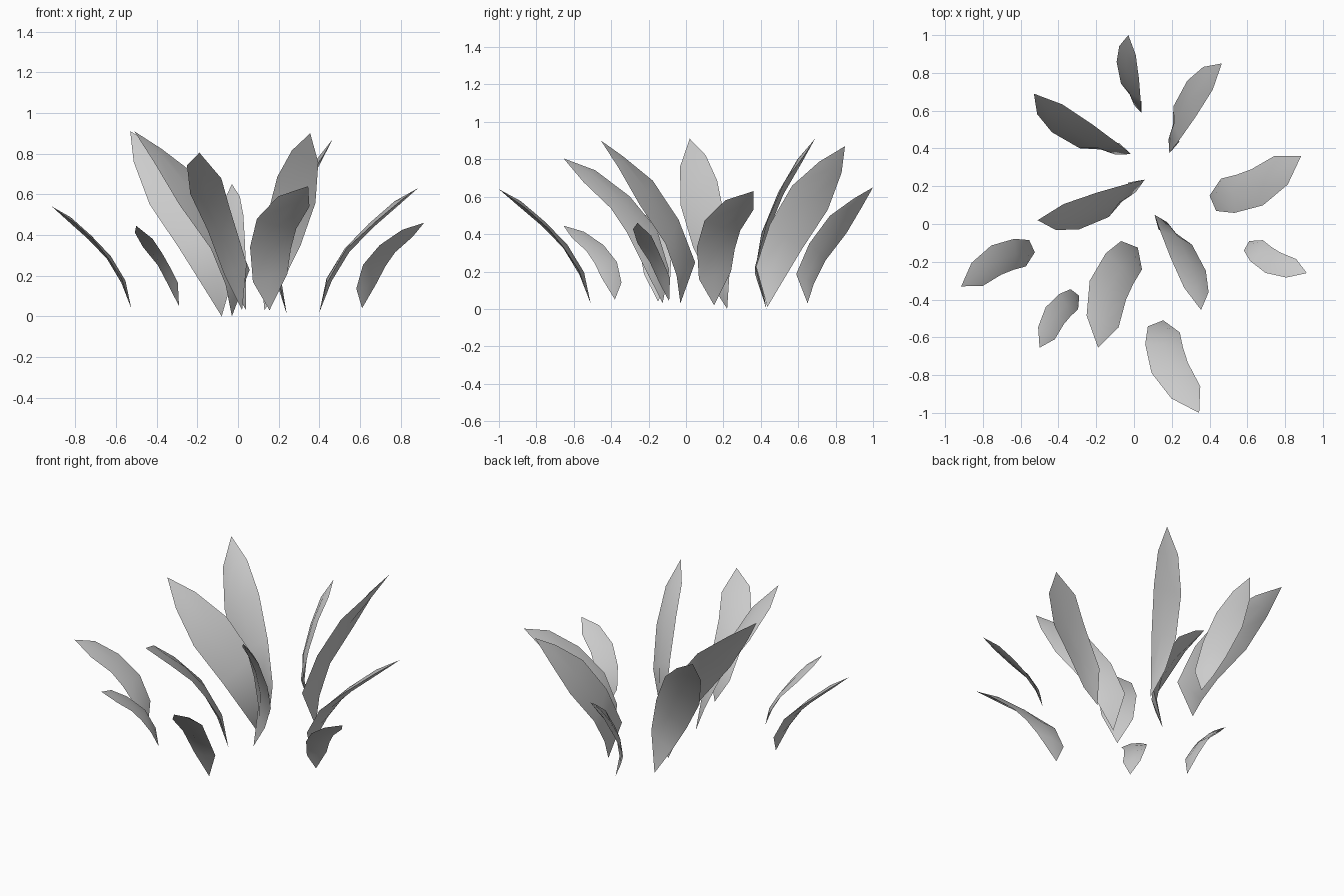
import bpy, bmesh, math
from mathutils import Vector, Matrix

if "Cube" in bpy.data.objects:
    bpy.data.objects.remove(bpy.data.objects["Cube"])

# Two leaf shapes: pairs of (edge, opposite edge) points going up from the base at the origin, then the tip
SPREADING = {
    "rows": [((.06, .09, .18), (.035, -.08, .14)),
             ((.14, .11, .30), (.13, -.09, .31)),
             ((.22, .14, .40), (.28, -.05, .45)),
             ((.34, .21, .51), (.41, .06, .56))],
    "tip": (.48, .21, .61)}
UPRIGHT = {
    "rows": [((.095, -.02, .15), (-.022, .08, .22)),
             ((.18, -.08, .32), (.01, -.01, .45)),
             ((.255, -.22, .53), (.065, -.15, .66)),
             ((.27, -.335, .73), (.138, -.31, .79))],
    "tip": (.23, -.43, .875)}
BULGE = .014  # half thickness along the midrib


def leaf(name, shape, base, tip):
    """Turn and scale a leaf shape so it runs from base to tip; thin lens section with sharp rims."""
    base, tip, t0 = Vector(base), Vector(tip), Vector(shape["tip"])
    d = tip - base
    turn = math.atan2(d.y, d.x) - math.atan2(t0.y, t0.x)
    flat = d.xy.length / t0.xy.length
    m = (Matrix.Translation(base) @ Matrix.Rotation(turn, 4, 'Z')
         @ Matrix.Diagonal((flat, flat, d.z / t0.z, 1)))
    bm = bmesh.new()
    root, end = bm.verts.new(m @ Vector()), bm.verts.new(m @ t0)
    # Each row is a ring: edge, front midrib, opposite edge, back midrib
    mids = [Vector()] + [(Vector(a) + Vector(b)) / 2 for a, b in shape["rows"]] + [t0]
    rings = []
    for k, (a, b) in enumerate(shape["rows"]):
        a, b = Vector(a), Vector(b)
        off = (b - a).cross(mids[k + 2] - mids[k]).normalized() * BULGE
        mid = mids[k + 1]
        rings.append([bm.verts.new(m @ p) for p in (a, mid + off, b, mid - off)])
    for j in range(4):
        k = (j + 1) % 4
        bm.faces.new((root, rings[0][k], rings[0][j]))
        bm.faces.new((end, rings[-1][j], rings[-1][k]))
        for lo, hi in zip(rings, rings[1:]):
            bm.faces.new((lo[j], lo[k], hi[k], hi[j]))
    # Smooth blades, sharp rims
    bmesh.ops.recalc_face_normals(bm, faces=bm.faces)
    for f in bm.faces:
        f.smooth = True
    for side in (0, 2):
        chain = [root] + [r[side] for r in rings] + [end]
        for v, w in zip(chain, chain[1:]):
            bm.edges.get((v, w)).smooth = False
    mesh = bpy.data.meshes.new(name)
    bm.to_mesh(mesh)
    bm.free()
    bpy.context.collection.objects.link(bpy.data.objects.new(name, mesh))


# Outer, spreading leaves
spreading = [((.40, .15, .02), (.885, .36, .63)),
             ((.61, -.09, .04), (.915, -.26, .46)),
             ((.155, -.51, .03), (.345, -1.0, .64)),
             ((.02, -.125, .03), (-.19, -.655, .805)),
             ((-.29, -.38, .05), (-.50, -.655, .445)),
             ((-.525, -.15, .04), (-.915, -.33, .54))]
for i, (b, t) in enumerate(spreading):
    leaf(f"spreading_leaf_{i + 1}", SPREADING, b, t)

# Taller, upright leaves
upright = [((.04, .65, .03), (-.03, 1.0, .65)),
           ((.24, .435, .01), (.465, .85, .87)),
           ((-.08, .43, 0), (-.53, .69, .91)),
           ((-.03, .22, 0), (-.51, .02, .91)),
           ((.13, -.03, .03), (.355, -.455, .90))]
for i, (b, t) in enumerate(upright):
    leaf(f"upright_leaf_{i + 1}", UPRIGHT, b, t)
